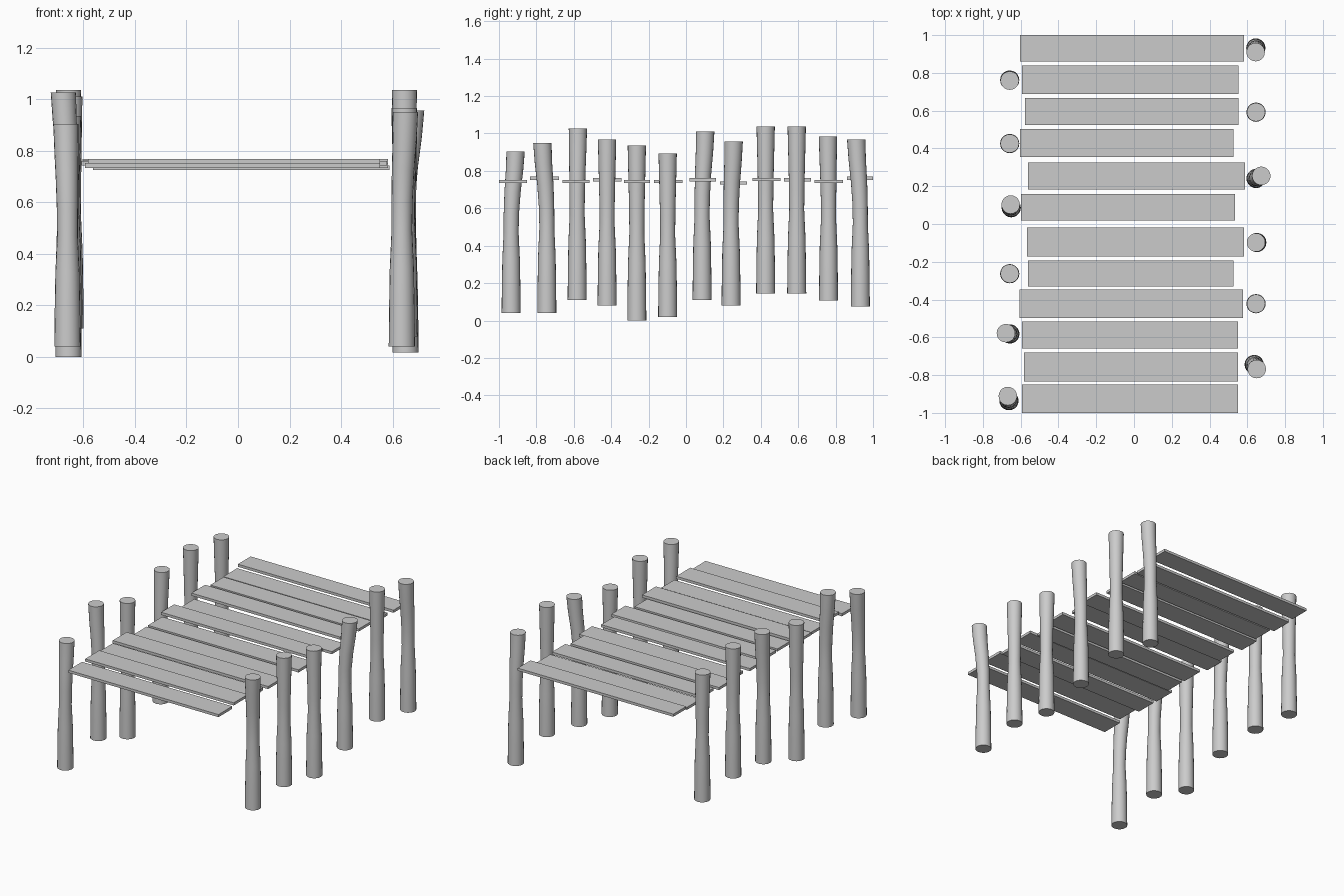
import bpy, bmesh, math

def make_object(name, bm):
    bmesh.ops.recalc_face_normals(bm, faces=bm.faces)
    me = bpy.data.meshes.new(name)
    bm.to_mesh(me)
    bm.free()
    ob = bpy.data.objects.new(name, me)
    bpy.context.collection.objects.link(ob)
    return ob

def plank(i, x0, x1, y0, y1, z, t=0.018):
    bm = bmesh.new()
    bmesh.ops.create_cube(bm, size=1)
    for v in bm.verts:
        v.co = ((x0 + x1) / 2 + v.co.x * (x1 - x0),
                (y0 + y1) / 2 + v.co.y * (y1 - y0), z + v.co.z * t)
    make_object(f"plank_{i:02d}", bm)

# height fraction, radius, share of the lean
PROFILE = [(0, .051, 0), (.16, .0495, 0), (.33, .047, 0), (.5, .040, 0),
           (.62, .041, .06), (.75, .0435, .32), (.88, .0465, .75), (1, .049, 1)]

def post(i, x, y, z0, z1, dx, dy, n=20):
    bm = bmesh.new()
    rings = []
    for f, r, b in PROFILE:
        rings.append([bm.verts.new((x + dx * b + r * math.cos(2 * math.pi * k / n),
                                    y + dy * b + r * math.sin(2 * math.pi * k / n),
                                    z0 + f * (z1 - z0))) for k in range(n)])
    for a, b in zip(rings, rings[1:]):
        for k in range(n):
            bm.faces.new((a[k], a[(k + 1) % n], b[(k + 1) % n], b[k]))
    bm.faces.new(rings[0])
    bm.faces.new(rings[-1])
    ob = make_object(f"post_{i:02d}", bm)
    bpy.context.view_layer.objects.active = ob
    ob.select_set(True)
    bpy.ops.object.shade_smooth_by_angle(angle=math.radians(40))
    ob.select_set(False)

# deck planks, front to back
PLANKS = [
    (-.594, .551, -1.0, -.85, .743), (-.582, .551, -.833, -.68, .760),
    (-.594, .551, -.659, -.515, .743), (-.607, .578, -.498, -.346, .752),
    (-.562, .528, -.331, -.192, .743), (-.566, .582, -.172, -.018, .743),
    (-.599, .535, .018, .160, .752), (-.562, .588, .182, .326, .735),
    (-.604, .528, .355, .504, .754), (-.578, .554, .524, .668, .752),
    (-.594, .554, .688, .839, .743), (-.604, .583, .861, 1.0, .760)]
for i, p in enumerate(PLANKS):
    plank(i + 1, *p)

# posts, front to back, alternating left and right
POSTS = [
    (-.662, -.935, .04, .904, -.006, .024), (.636, -.744, .04, .95, .014, -.024),
    (-.657, -.582, .11, 1.027, -.021, .004), (.646, -.422, .08, .967, 0, 0),
    (-.658, -.263, 0, .935, 0, 0), (.650, -.098, .018, .892, -.004, 0),
    (-.650, .086, .11, 1.01, -.003, .017), (.646, .241, .08, .956, .028, .014),
    (-.658, .426, .144, 1.036, 0, 0), (.646, .592, .144, 1.036, 0, 0),
    (-.658, .762, .108, .983, 0, -.003), (.645, .932, .075, .967, -.001, -.022)]
for i, p in enumerate(POSTS):
    post(i + 1, *p)
